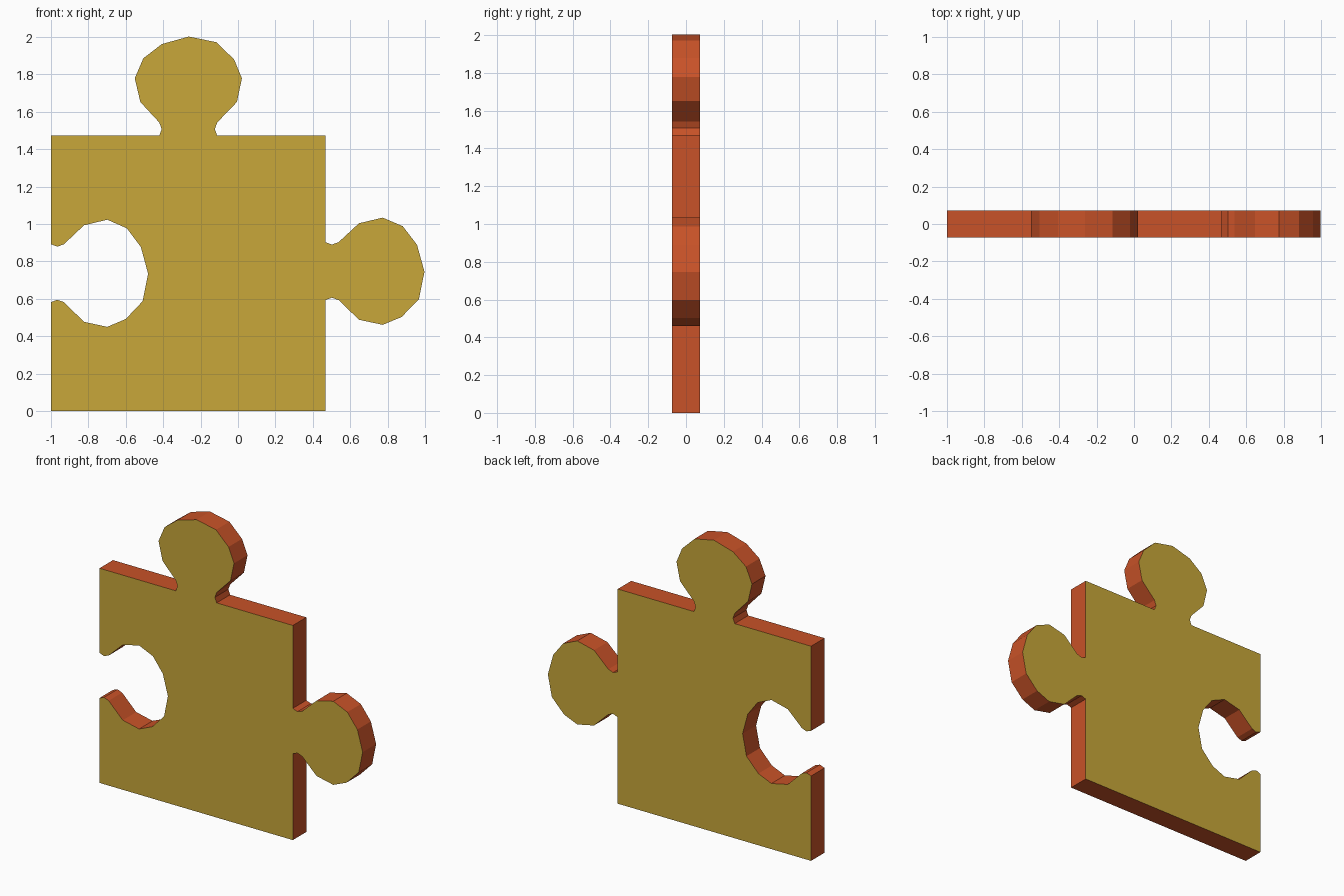
import bpy
import bmesh

if "Cube" in bpy.data.objects:
    bpy.data.objects.remove(bpy.data.objects["Cube"])

LEFT, RIGHT, TOP = -1.0, 0.467, 1.472
HALF_THICK = 0.073

# Knob outline: (along the edge, outward from the edge)
KNOB = [(-.155, 0), (-.142, .035), (-.155, .071), (-.256, .18), (-.286, .307),
        (-.24, .414), (-.141, .49), (.003, .53), (.15, .5), (.245, .408),
        (.287, .307), (.26, .18), (.155, .071), (.142, .035), (.155, 0)]


def material(name, color):
    m = bpy.data.materials.new(name)
    m.diffuse_color = (*color, 1)
    m.use_nodes = True
    m.node_tree.nodes["Principled BSDF"].inputs["Base Color"].default_value = m.diffuse_color
    return m


# Outline, clockwise in the front view
outline = [(LEFT, 0), (LEFT, 0.0)][:1]
# Socket on the left edge, from bottom to top
outline += [(LEFT + v * 0.98, 0.737 - u) for u, v in reversed(KNOB)]
outline.append((LEFT, TOP))
# Knob on the top edge
outline += [(-0.266 + u, TOP + v) for u, v in KNOB]
outline.append((RIGHT, TOP))
# Knob on the right edge
outline += [(RIGHT + v, 0.748 - u) for u, v in KNOB]
outline.append((RIGHT, 0))

# Extrude the outline into a slab
bm = bmesh.new()
front = bm.faces.new([bm.verts.new((x, -HALF_THICK, z)) for x, z in outline])
extruded = bmesh.ops.extrude_face_region(bm, geom=[front], use_keep_orig=True)
for v in extruded["geom"]:
    if isinstance(v, bmesh.types.BMVert):
        v.co.y = HALF_THICK
bmesh.ops.recalc_face_normals(bm, faces=bm.faces)
bm.normal_update()

# Gold on the two broad faces, rust on the rim
for f in bm.faces:
    f.material_index = 0 if abs(f.normal.y) > 0.5 else 1
bmesh.ops.triangulate(bm, faces=[f for f in bm.faces if len(f.verts) > 4])

mesh = bpy.data.meshes.new("puzzle_piece")
bm.to_mesh(mesh)
bm.free()
mesh.materials.append(material("gold face", (0.58, 0.39, 0.042)))
mesh.materials.append(material("rust rim", (0.58, 0.085, 0.021)))
bpy.context.collection.objects.link(bpy.data.objects.new("puzzle_piece", mesh))
